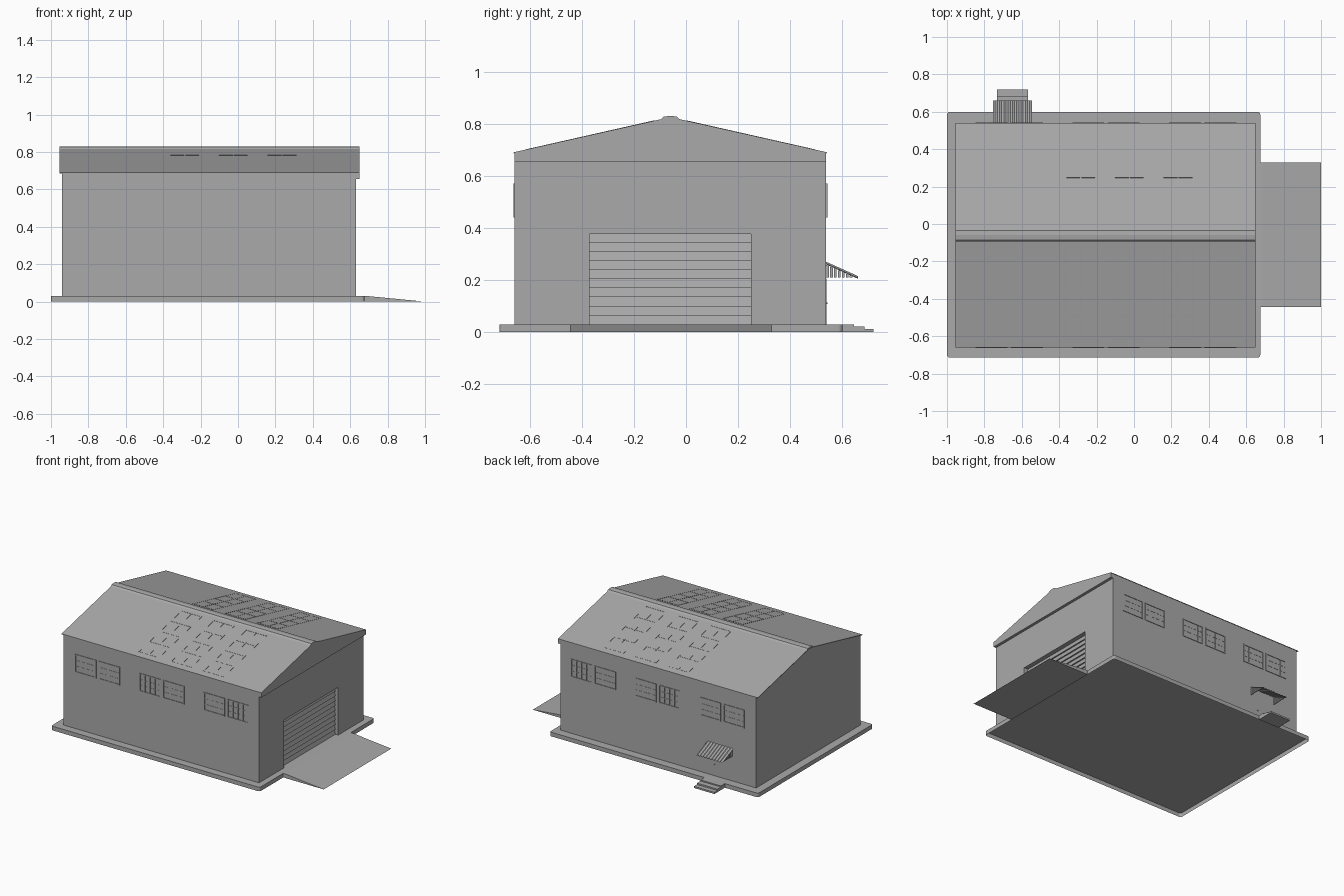
import bpy, bmesh
from mathutils import Matrix, Vector
from math import atan2

cube = bpy.data.objects.get("Cube")
if cube:
    bpy.data.objects.remove(cube)

mat = bpy.data.materials.new("warehouse grey")
mat.use_nodes = True
GREY = (0.4, 0.4, 0.4, 1)
mat.diffuse_color = GREY
mat.node_tree.nodes["Principled BSDF"].inputs["Base Color"].default_value = GREY

# Main dimensions
MID, HALF = -0.06, 0.598        # ridge line and half width in y
EAVE, RIDGE = 0.69, 0.825
X0, X1 = -0.94, 0.63            # end walls
SLAB = 0.03


def finish(name, bm):
    bmesh.ops.recalc_face_normals(bm, faces=bm.faces)
    mesh = bpy.data.meshes.new(name)
    bm.to_mesh(mesh)
    bm.free()
    mesh.materials.append(mat)
    obj = bpy.data.objects.new(name, mesh)
    bpy.context.collection.objects.link(obj)
    return obj


def add_box(bm, x, y, z, matrix=Matrix()):
    """Box from three (low, high) ranges."""
    size = Matrix.Diagonal((x[1] - x[0], y[1] - y[0], z[1] - z[0], 1))
    mid = Matrix.Translation((sum(x) / 2, sum(y) / 2, sum(z) / 2))
    bmesh.ops.create_cube(bm, size=1, matrix=matrix @ mid @ size)


def box(name, x, y, z):
    bm = bmesh.new()
    add_box(bm, x, y, z)
    return finish(name, bm)


def prism(name, profile, x0, x1):
    """Extrude a (y, z) outline along x."""
    bm = bmesh.new()
    face = bm.faces.new([bm.verts.new((x0, y, z)) for y, z in profile])
    out = bmesh.ops.extrude_face_region(bm, geom=[face])["geom"]
    verts = [v for v in out if isinstance(v, bmesh.types.BMVert)]
    bmesh.ops.translate(bm, verts=verts, vec=(x1 - x0, 0, 0))
    return finish(name, bm)


def add_grid(bm, w, h, cols, rows, bar, depth, matrix):
    """Frame with glazing bars, in local x (width), y (height), z (out)."""
    for i in range(cols + 1):
        c = -w / 2 + bar / 2 + (w - bar) * i / cols
        add_box(bm, (c - bar / 2, c + bar / 2), (-h / 2, h / 2), (0, depth), matrix)
    for j in range(rows + 1):
        c = -h / 2 + bar / 2 + (h - bar) * j / rows
        add_box(bm, (-w / 2, w / 2), (c - bar / 2, c + bar / 2), (0, depth), matrix)


# Foundation slab with softened corners, hollow underneath
bm = bmesh.new()
add_box(bm, (-1, 0.675), (-0.715, 0.6), (0, SLAB))
corners = [e for e in bm.edges if abs(e.verts[0].co.z - e.verts[1].co.z) > 0.01]
bmesh.ops.bevel(bm, geom=corners, offset=0.015, segments=3, affect='EDGES', profile=0.5)
bm.normal_update()
bottom = [f for f in bm.faces if f.normal.z < -0.9]
bmesh.ops.delete(bm, geom=bottom, context='FACES_ONLY')
finish("foundation_slab", bm)

# Loading ramp
bm = bmesh.new()
verts = [bm.verts.new((x, y, z)) for y in (-0.445, 0.33)
         for x, z in ((0.675, 0), (0.675, SLAB), (0.69, SLAB), (1, 0))]
a, b = verts[:4], verts[4:]
bm.faces.new(a)
bm.faces.new(b)
for i in range(4):
    j = (i + 1) % 4
    bm.faces.new((a[i], a[j], b[j], b[i]))
finish("loading_ramp", bm)

# Walls with a recessed loading doorway
Y0, Y1 = MID - HALF, MID + HALF
walls = prism("walls", [(Y0, SLAB), (Y1, SLAB), (Y1, EAVE - 0.003),
                        (MID, RIDGE - 0.004), (Y0, EAVE - 0.003)], X0, X1)
DOOR_Y, DOOR_TOP = (-0.37, 0.25), 0.377
cutter = box("doorway_cutter", (X1 - 0.04, X1 + 0.1), DOOR_Y, (SLAB - 0.01, DOOR_TOP))
cutter.hide_render = True
cutter.hide_viewport = True
cut = walls.modifiers.new("doorway", 'BOOLEAN')
cut.object = cutter
cut.solver = 'EXACT'

# Roller door made of leaning slats
slats = 10
step = (DOOR_TOP - SLAB) / slats
profile = []
for i in range(slats):
    z = SLAB + step * i
    profile += [(X1 - 0.022, z), (X1 - 0.032, z + step)]
profile += [(X1 - 0.039, DOOR_TOP), (X1 - 0.039, SLAB)]
door = prism("roller_door", profile, -DOOR_Y[1], -DOOR_Y[0])
door.data.transform(Matrix(((0, 1, 0, 0), (-1, 0, 0, 0), (0, 0, 1, 0), (0, 0, 0, 1))))

# Gable band over the loading door
prism("gable_band", [(Y0, 0.655), (Y1, 0.655), (Y1, EAVE - 0.003),
                     (MID, RIDGE - 0.004), (Y0, EAVE - 0.003)], X1, 0.65)

# Roof sheets and ridge cap
T = 0.004
prism("roof", [(Y0 - 0.003, EAVE - T), (Y0 - 0.003, EAVE), (MID, RIDGE),
               (Y1 + 0.003, EAVE), (Y1 + 0.003, EAVE - T), (MID, RIDGE - T)], -0.955, 0.65)
prism("ridge_cap", [(MID - 0.036, 0.817), (MID - 0.025, 0.827), (MID, 0.83),
                    (MID + 0.025, 0.827), (MID + 0.036, 0.817)], -0.955, 0.65)

# Skylights on both slopes, windows on both long walls
CENTRE = (X0 + X1) / 2
pitch = atan2(RIDGE - EAVE, HALF)
for side, label in ((-1, "front"), (1, "back")):
    sky, win = bmesh.new(), bmesh.new()
    for col in (-1, 0, 1):
        y = MID + side * 0.31
        z = RIDGE - 0.31 * (RIDGE - EAVE) / HALF
        m = Matrix.Translation((-0.025 + 0.26 * col, y, z)) @ Matrix.Rotation(-side * pitch, 4, 'X')
        add_grid(sky, 0.166, 0.506, 2, 4, 0.006, 0.0015, m)
        for half in (-1, 1):
            x = CENTRE + 0.005 + 0.517 * col + 0.095 * half
            out = Vector((0, side, 0))
            right = Vector((-side, 0, 0))
            m = Matrix((right, (0, 0, 1), out)).transposed().to_4x4()
            m.translation = (x, MID + side * HALF, 0.505)
            add_grid(win, 0.17, 0.132, 1, 1, 0.007, 0.004, m)
            add_grid(win, 0.164, 0.126, 4, 3, 0.003, 0.0015, m)
    finish(label + "_skylights", sky)
    finish(label + "_windows", win)

# Back door with handle
DX = -0.65
box("back_door", (DX - 0.06, DX + 0.06), (Y1 - 0.002, Y1 + 0.001), (SLAB, 0.205))
box("door_handle", (DX + 0.04, DX + 0.047), (Y1, Y1 + 0.005), (0.108, 0.114))

# Steps behind the back door
for i, (y, z) in enumerate(((0.645, SLAB), (0.685, 0.022), (0.72, 0.012))):
    box("step_%d" % (i + 1), (DX - 0.082, DX + 0.082), (0.6, y), (0, z))

# Corrugated awning
bm = bmesh.new()
ribs, width = 9, 0.208
rows = []
for i in range(ribs * 2 + 1):
    x = DX - width / 2 + width * i / (ribs * 2)
    lift = 0.007 * (i % 2)
    rows.append([bm.verts.new((x, y, z + lift)) for y, z in ((Y1, 0.263), (0.66, 0.208))])
for a, b in zip(rows, rows[1:]):
    bm.faces.new((a[0], b[0], b[1], a[1]))
awning = finish("awning", bm)
sheet = awning.modifiers.new("thickness", 'SOLIDIFY')
sheet.thickness = 0.003

# Battened triangular cheeks under the awning ends
bm = bmesh.new()
for side in (-1, 1):
    x = DX + side * (width / 2 - 0.006)
    for i in range(7):
        y = Y1 + 0.015 * i
        top = 0.262 - 0.055 * (y + 0.01 - Y1) / (0.66 - Y1)
        add_box(bm, (x - 0.003, x + 0.003), (y, y + 0.01), (0.209, top))
finish("awning_cheeks", bm)
